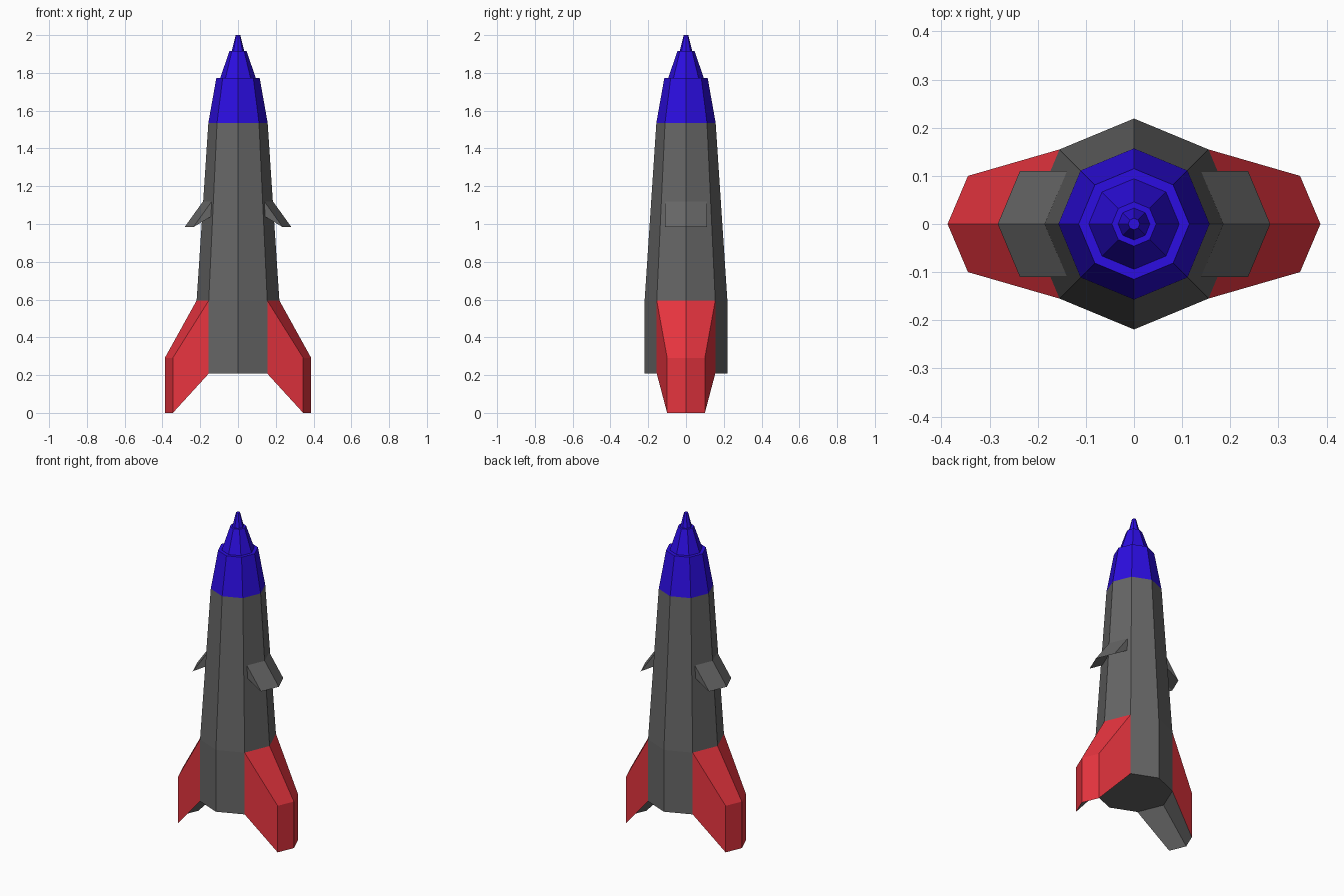
import bpy, bmesh
from math import cos, sin, pi

if "Cube" in bpy.data.objects:
    bpy.data.objects.remove(bpy.data.objects["Cube"])


def material(name, rgb):
    m = bpy.data.materials.new(name)
    m.diffuse_color = (*rgb, 1)
    m.use_nodes = True
    m.node_tree.nodes["Principled BSDF"].inputs["Base Color"].default_value = m.diffuse_color
    return m


def finish(bm, name, mats):
    bmesh.ops.recalc_face_normals(bm, faces=bm.faces)
    me = bpy.data.meshes.new(name)
    bm.to_mesh(me)
    bm.free()
    for m in mats:
        me.materials.append(m)
    ob = bpy.data.objects.new(name, me)
    bpy.context.collection.objects.link(ob)
    return ob


def lathe(profile, cap_bottom=False, cap_top=False):
    """Eight-sided shell through (radius, z) rings."""
    bm = bmesh.new()
    rings = [[bm.verts.new((r * cos(i * pi / 4), r * sin(i * pi / 4), z)) for i in range(8)]
             for r, z in profile]
    for a, b in zip(rings, rings[1:]):
        for i in range(8):
            j = (i + 1) % 8
            bm.faces.new((a[i], a[j], b[j], b[i]))
    if cap_bottom:
        bm.faces.new(rings[0])
    if cap_top:
        bm.faces.new(rings[-1])
    return bm


grey = material("hull_grey", (0.133, 0.133, 0.133))
red = material("fin_red", (0.8, 0.035, 0.05))
blue = material("nose_blue", (0.025, 0.004, 0.75))

# Hull, with the tail fins extruded from its lower side faces
bm = lathe([(0.219, 0.208), (0.219, 0.595), (0.157, 1.535)], cap_bottom=True)
bm.normal_update()
for s in (1, -1):
    side = [f for f in bm.faces if len(f.verts) == 4 and f.calc_center_median().z < 0.5
            and f.calc_center_median().x * s > 0.15]
    out = bmesh.ops.extrude_face_region(bm, geom=side)["geom"]
    bmesh.ops.delete(bm, geom=[f for f in side if f.is_valid], context='FACES_ONLY')
    verts = [g for g in out if isinstance(g, bmesh.types.BMVert)]
    for v in verts:
        v.co = (s * (0.345 + (abs(v.co.x) - 0.155) * 0.66), v.co.y * 0.645, (v.co.z - 0.208) * 0.753)
    bm.normal_update()
    for f in {f for v in verts for f in v.link_faces}:
        # undersides of the fins stay grey
        if max(v.co.z for v in f.verts) > 0.25:
            f.material_index = 1
finish(bm, "hull_with_tail_fins", [grey, red])

# Stepped nose cone
bm = lathe([(0.157, 1.535), (0.115, 1.772), (0.094, 1.772), (0.046, 1.915),
            (0.033, 1.915), (0.012, 2.0)], cap_top=True)
finish(bm, "nose_cone", [blue])

# Small side wings: bent wedge with a sharp outer edge
for s, side_name in ((1, "right"), (-1, "left")):
    bm = bmesh.new()
    rows = []
    for y, dx in ((-0.11, -0.046), (0, 0), (0.11, -0.046)):
        rows.append([bm.verts.new((s * (x + dx), y, z))
                     for x, z in ((0.185, 1.12), (0.283, 0.983), (0.188, 1.04))])
    for a, b in zip(rows, rows[1:]):
        for i in range(2):
            bm.faces.new((a[i], a[i + 1], b[i + 1], b[i]))
    bm.faces.new(rows[0])
    bm.faces.new(rows[2])
    finish(bm, side_name + "_wing", [grey])
